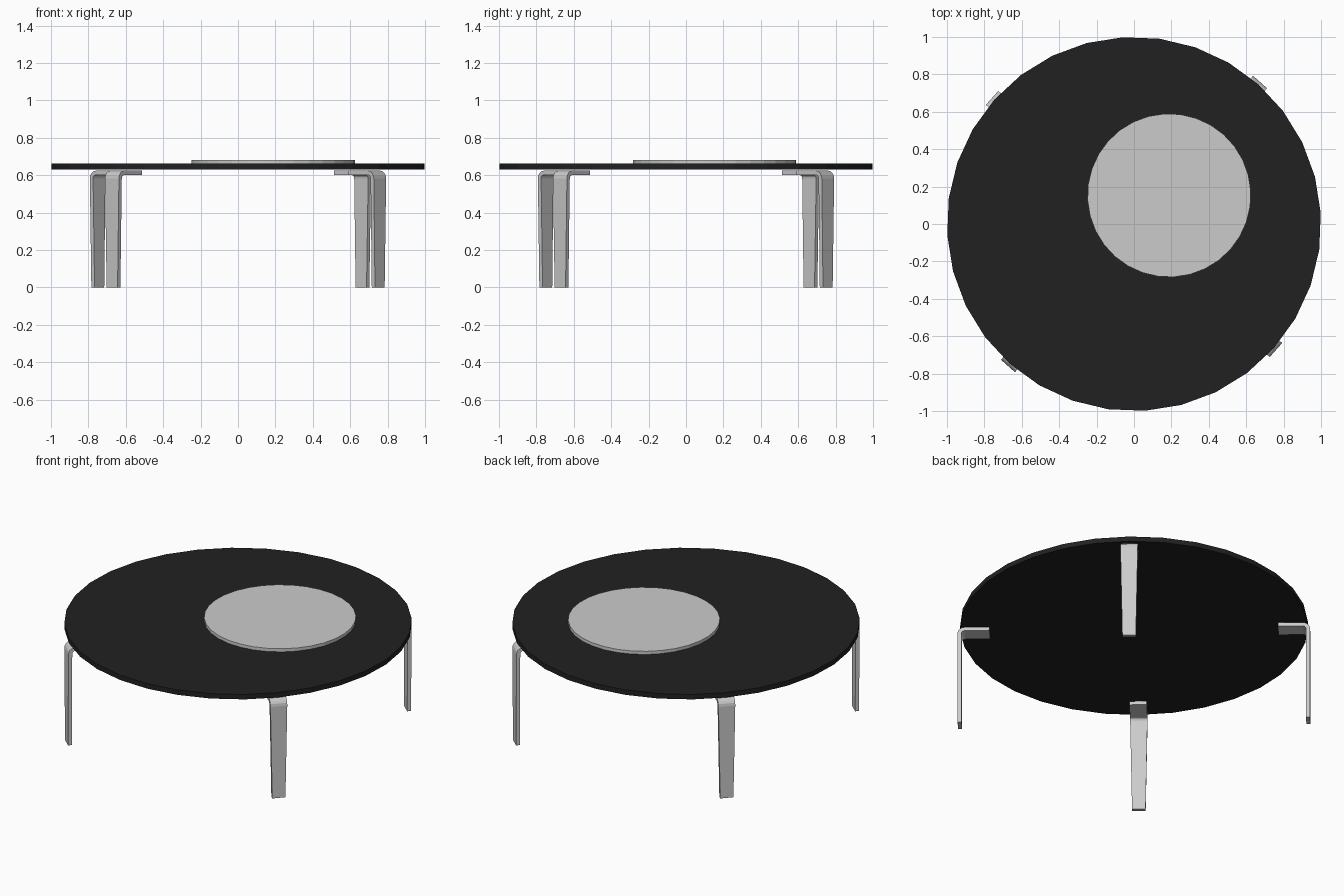
import bpy, bmesh, math

if "Cube" in bpy.data.objects:
    bpy.data.objects.remove(bpy.data.objects["Cube"])

TURN = math.radians(3.4)  # whole table is turned slightly


def disc(name, radius, x, y, z0, z1):
    bpy.ops.mesh.primitive_cylinder_add(vertices=32, radius=radius, depth=z1 - z0,
                                        location=(x, y, (z0 + z1) / 2),
                                        rotation=(0, 0, TURN))
    ob = bpy.context.object
    ob.name = name
    return ob


# Table top and offset inlay disc
black = bpy.data.materials.new("black")
black.diffuse_color = (0.015, 0.015, 0.015, 1)
black.use_nodes = True
black.node_tree.nodes["Principled BSDF"].inputs["Base Color"].default_value = black.diffuse_color
top = disc("table_top", 1.0, 0, 0, 0.631, 0.662)
top.data.materials.append(black)
disc("raised_disc", 0.437, 0.188, 0.153, 0.662, 0.682)

# Bent strip leg: paired outer and inner profile points (radius, z)
OUT, TOP, THICK, BEND, STEPS = 1.015, 0.624, 0.023, 0.042, 4
pairs = [((OUT - 0.001, 0), (OUT - THICK - 0.001, 0))]
cx, cz = OUT - BEND, TOP - BEND
for i in range(STEPS + 1):
    a = math.pi / 2 * i / STEPS
    c, s = math.cos(a), math.sin(a)
    pairs.append(((cx + BEND * c, cz + BEND * s),
                  (cx + (BEND - THICK) * c, cz + (BEND - THICK) * s)))
pairs.append(((0.83, TOP), (0.83, TOP - THICK)))


def half_width(z):
    return 0.039 + 0.011 * min(z / 0.6, 1)  # tapers towards the floor


def leg_mesh():
    bm = bmesh.new()
    rings = []
    for (ro, zo), (ri, zi) in pairs:
        w = half_width(zo)
        rings.append([bm.verts.new(p) for p in
                      ((ro, -w, zo), (ro, w, zo), (ri, w, zi), (ri, -w, zi))])
    for a, b in zip(rings, rings[1:]):
        for k in range(4):
            n = (k + 1) % 4
            bm.faces.new((a[k], a[n], b[n], b[k]))
    bm.faces.new(rings[0])
    bm.faces.new(rings[-1])
    bmesh.ops.recalc_face_normals(bm, faces=bm.faces)
    me = bpy.data.meshes.new("leg")
    bm.to_mesh(me)
    bm.free()
    return me


# Four legs on the diagonals
mesh = leg_mesh()
for i, name in enumerate(("back_right_leg", "back_left_leg",
                          "front_left_leg", "front_right_leg")):
    ob = bpy.data.objects.new(name, mesh)
    ob.rotation_euler.z = math.pi / 4 + TURN + i * math.pi / 2
    bpy.context.collection.objects.link(ob)
